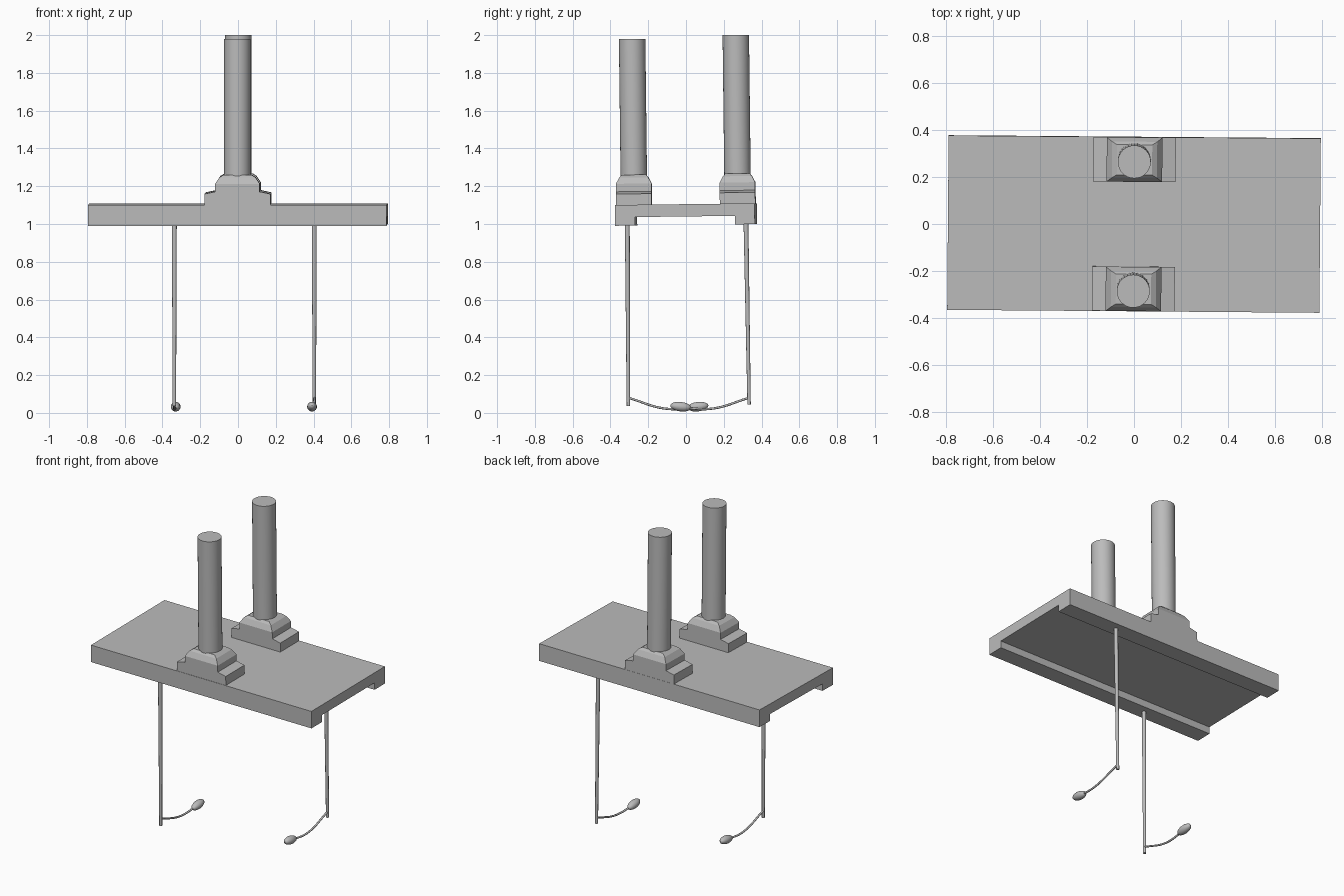
import bpy, bmesh, math
from mathutils import Matrix, Vector

cube = bpy.data.objects.get("Cube")
if cube:
    bpy.data.objects.remove(cube, do_unlink=True)

grey = bpy.data.materials.new("plain grey")
grey.use_nodes = True
grey.diffuse_color = (0.5, 0.5, 0.5, 1)
grey.node_tree.nodes["Principled BSDF"].inputs["Base Color"].default_value = (0.5, 0.5, 0.5, 1)

# The upper assembly leans very slightly about the deck centre
pivot = Matrix.Translation((0, 0, 1.05))
lean = pivot @ Matrix.Rotation(0.012, 4, 'X') @ Matrix.Rotation(-0.008, 4, 'Z') @ pivot.inverted()


def finish(name, bm, matrix=None, smooth=False):
    bmesh.ops.recalc_face_normals(bm, faces=bm.faces)
    if matrix:
        bm.transform(matrix)
    mesh = bpy.data.meshes.new(name)
    bm.to_mesh(mesh)
    bm.free()
    mesh.materials.append(grey)
    ob = bpy.data.objects.new(name, mesh)
    bpy.context.scene.collection.objects.link(ob)
    if smooth:
        bpy.ops.object.select_all(action='DESELECT')
        ob.select_set(True)
        bpy.context.view_layer.objects.active = ob
        bpy.ops.object.shade_smooth_by_angle(angle=math.radians(40))
    return ob


def loft(name, rings, matrix=None, smooth=False):
    """Skin a list of matching point rings and cap both ends."""
    bm = bmesh.new()
    loops = [[bm.verts.new(p) for p in ring] for ring in rings]
    n = len(loops[0])
    for a, b in zip(loops, loops[1:]):
        for i in range(n):
            j = (i + 1) % n
            bm.faces.new((a[i], a[j], b[j], b[i]))
    bm.faces.new(loops[0])
    bm.faces.new(loops[-1])
    return finish(name, bm, matrix, smooth)


def circle(x, y, z, r, n):
    return [(x + r * math.cos(math.tau * i / n), y + r * math.sin(math.tau * i / n), z)
            for i in range(n)]


def rect(hx, hy, cy, z):
    return [(sx * hx, cy + sy * hy, z) for sx, sy in ((-1, -1), (1, -1), (1, 1), (-1, 1))]


# Deck: channel profile with a rib under each long edge
half = [(0.37, 1.105), (0.37, 0.995), (0.265, 0.995), (0.265, 1.04)]
profile = half + [(-y, z) for y, z in reversed(half)]
loft("deck", [[(x, y, z) for y, z in profile] for x in (-0.79, 0.79)], lean)

# Brackets and pillars, one pair at each long edge
for side, cy, top in (("front", -0.274, 1.983), ("back", 0.275, 1.997)):
    step = [(0.175, 1.10), (0.175, 1.163), (0.12, 1.175)]
    foot = step + [(-x, z) for x, z in reversed(step)]
    loft(side + "_bracket_foot",
         [[(x, cy + dy, z) for x, z in foot] for dy in (-0.094, 0.094)], lean)
    loft(side + "_bracket_cap",
         [rect(0.118, 0.094, cy, 1.17), rect(0.118, 0.094, cy, 1.217),
          rect(0.096, 0.077, cy, 1.25), rect(0.075, 0.064, cy, 1.264)], lean)
    loft(side + "_pillar",
         [circle(-0.001, cy, 1.24, 0.07, 32), circle(-0.001, cy, top, 0.07, 32)], lean, True)

# Hanging rods, each with a curved arm that ends in a pod
for side, x, y_top, y_low, z_low, pod_y, pod_x in (
        ("front", -0.337, -0.311, -0.305, 0.037, 0.063, -0.33),
        ("back", 0.404, 0.317, 0.334, 0.045, -0.028, 0.392)):
    loft(side + "_rod", [circle(x, y_low, z_low, 0.009, 12),
                         circle(x, y_top, 1.04, 0.013, 12)], None, True)

    inward = 1 if pod_y > y_low else -1
    curve = bpy.data.curves.new(side + "_arm", 'CURVE')
    curve.dimensions = '3D'
    curve.bevel_depth = 0.006
    curve.bevel_resolution = 2
    curve.use_fill_caps = True
    spline = curve.splines.new('BEZIER')
    spline.bezier_points.add(2)
    path = [(x, y_low, 0.08), (x, y_low + inward * 0.2, 0.022), (pod_x, pod_y, 0.03)]
    for point, co in zip(spline.bezier_points, path):
        point.co = co
        point.handle_left_type = point.handle_right_type = 'AUTO'
    arm = bpy.data.objects.new(side + "_arm", curve)
    curve.materials.append(grey)
    bpy.context.scene.collection.objects.link(arm)

    bm = bmesh.new()
    bmesh.ops.create_uvsphere(bm, u_segments=16, v_segments=10, radius=1)
    place = (Matrix.Translation((pod_x, pod_y, 0.033)) @ Matrix.Rotation(inward * 0.12, 4, 'X')
             @ Matrix.Diagonal((0.026, 0.056, 0.025, 1)))
    finish(side + "_pod", bm, place, True)
